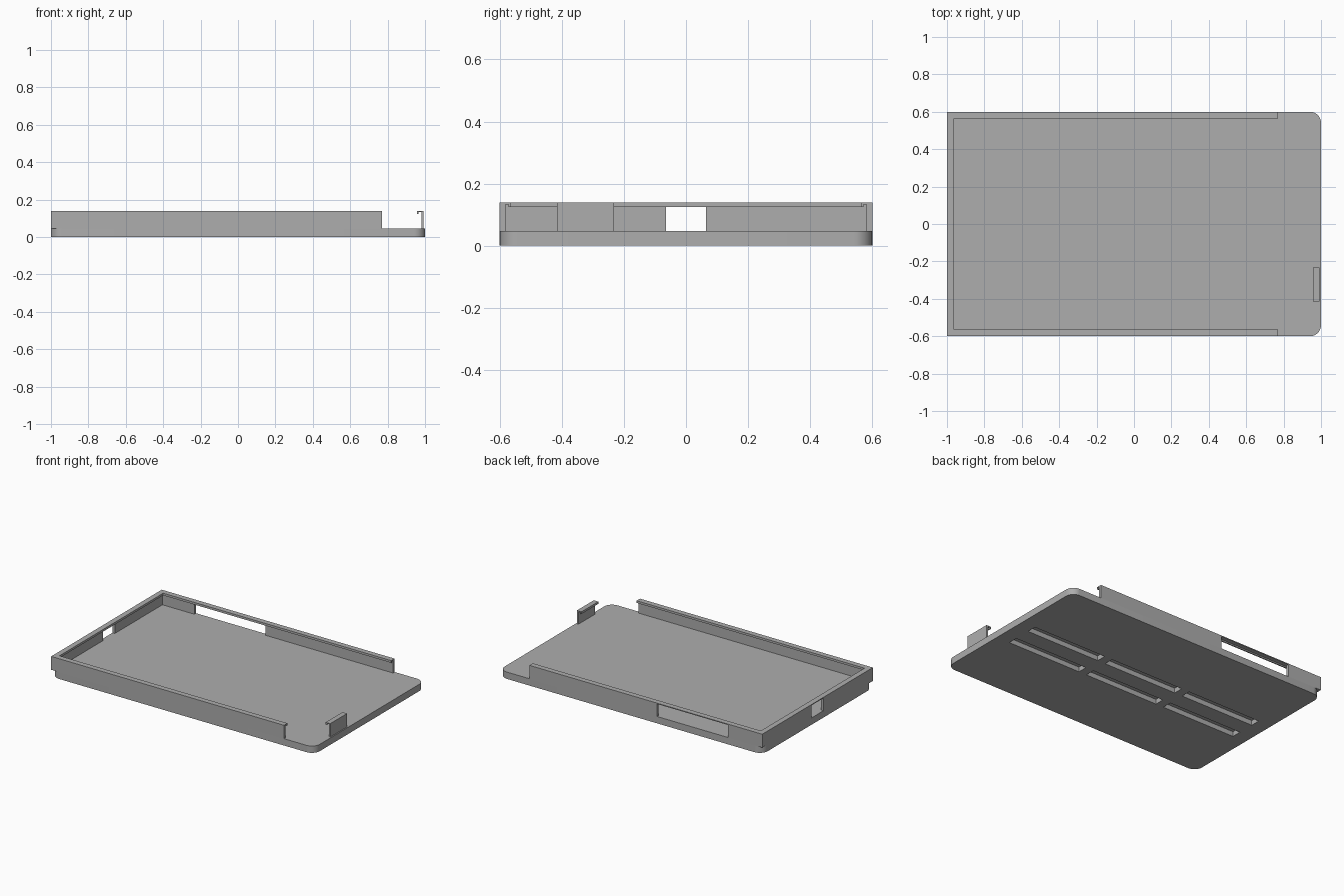
import bpy, bmesh, math

if "Cube" in bpy.data.objects:
    bpy.data.objects.remove(bpy.data.objects["Cube"])

grey = bpy.data.materials.new("plain grey")
grey.diffuse_color = (0.42, 0.42, 0.42, 1)
grey.use_nodes = True
grey.node_tree.nodes["Principled BSDF"].inputs["Base Color"].default_value = grey.diffuse_color

TOP_FLOOR, LIP_LOW, LIP_MID, TOP = 0.047, 0.124, 0.133, 0.139
END = 0.77  # where the long walls stop


def prism(name, outline, z0, z1):
    """Extrude a flat counter-clockwise outline from z0 to z1."""
    bm = bmesh.new()
    face = bm.faces.new([bm.verts.new((x, y, z0)) for x, y in outline])
    top = bmesh.ops.extrude_face_region(bm, geom=[face])["geom"]
    bmesh.ops.translate(bm, vec=(0, 0, z1 - z0),
                        verts=[v for v in top if isinstance(v, bmesh.types.BMVert)])
    bmesh.ops.recalc_face_normals(bm, faces=bm.faces)
    mesh = bpy.data.meshes.new(name)
    bm.to_mesh(mesh)
    bm.free()
    mesh.materials.append(grey)
    obj = bpy.data.objects.new(name, mesh)
    bpy.context.collection.objects.link(obj)
    return obj


def box(name, x0, x1, y0, y1, z0, z1):
    return prism(name, [(x0, y0), (x1, y0), (x1, y1), (x0, y1)], z0, z1)


def u_prism(name, outer, inner, z0, z1):
    """Three-sided band, open at +x, between two insets from the tray edge."""
    xo, yo, xi, yi = -1 + outer, 0.6 - outer, -1 + inner, 0.6 - inner
    return prism(name, [(END, -yo), (END, -yi), (xi, -yi), (xi, yi),
                        (END, yi), (END, yo), (xo, yo), (xo, -yo)], z0, z1)


def cut(obj, cutter):
    cutter.hide_render = True
    cutter.hide_set(True)
    mod = obj.modifiers.new("cut", "BOOLEAN")
    mod.operation = "DIFFERENCE"
    mod.solver = "EXACT"
    mod.object = cutter


# Base tray with rounded corners
r, steps = 0.06, 10
outline = []
for i, (sx, sy) in enumerate([(1, 1), (-1, 1), (-1, -1), (1, -1)]):
    for k in range(steps + 1):
        a = math.pi / 2 * (i + k / steps)
        outline.append((sx * (1 - r) + r * math.cos(a), sy * (0.6 - r) + r * math.sin(a)))
base = prism("base_tray", outline, 0, TOP_FLOOR)
bpy.context.view_layer.objects.active = base
base.select_set(True)
bpy.ops.object.shade_smooth_by_angle(angle=math.radians(30))

# Six blind slots in the underside
for x in (-0.62, 0, 0.62):
    for y in (-0.09, 0.09):
        cut(base, box("slot_cutter", x - 0.28, x + 0.28, y - 0.033, y + 0.033, -0.02, 0.033))

# Walls with a wide back opening and a small side opening
walls = u_prism("walls", 0, 0.018, TOP_FLOOR, LIP_MID)
cut(walls, box("back_opening_cutter", -0.74, -0.2, 0.55, 0.65, 0.03, 0.2))
cut(walls, box("side_opening_cutter", -1.05, -0.95, -0.065, 0.065, 0.03, 0.2))

# Inward lip with a hooked inner edge
u_prism("lip", 0, 0.037, LIP_MID, TOP)
u_prism("lip_hook", 0.029, 0.037, LIP_LOW, LIP_MID)

# Single snap clip at the open end
box("clip_wall", 0.981, 0.992, -0.415, -0.232, TOP_FLOOR, LIP_MID)
box("clip_lip", 0.957, 0.992, -0.415, -0.232, LIP_MID, TOP)
box("clip_hook", 0.957, 0.966, -0.415, -0.232, LIP_LOW, LIP_MID)
